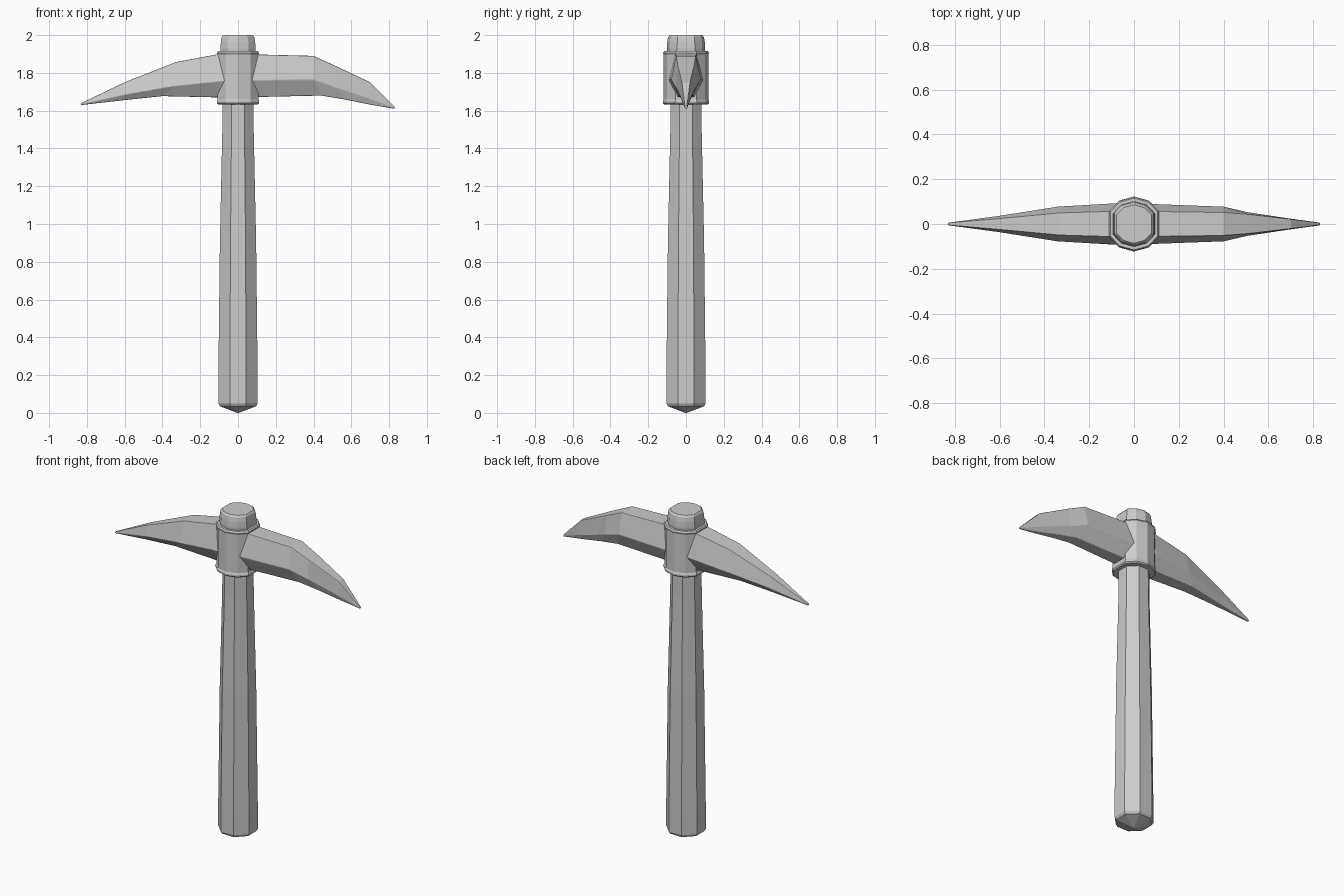
import bpy, math

if "Cube" in bpy.data.objects:
    bpy.data.objects.remove(bpy.data.objects["Cube"])


def loft(name, rings, bevel=0.0):
    """Skin a list of equal-length rings and close both ends."""
    n = len(rings[0])
    verts = [p for r in rings for p in r]
    faces = [(i * n + j, i * n + (j + 1) % n, (i + 1) * n + (j + 1) % n, (i + 1) * n + j)
             for i in range(len(rings) - 1) for j in range(n)]
    faces.append(tuple(reversed(range(n))))
    faces.append(tuple(range(len(verts) - n, len(verts))))
    me = bpy.data.meshes.new(name)
    me.from_pydata(verts, [], faces)
    ob = bpy.data.objects.new(name, me)
    bpy.context.collection.objects.link(ob)
    if bevel:
        m = ob.modifiers.new("edge_softening", 'BEVEL')
        m.width = bevel
        m.segments = 2
        m.limit_method = 'ANGLE'
        m.angle_limit = math.radians(30)
    return ob


def octagon(apothem, z):
    r = apothem / math.cos(math.pi / 8)
    return [(r * math.cos(a), r * math.sin(a), z)
            for a in (math.pi / 8 + k * math.pi / 4 for k in range(8))]


# Ten-sided outline shared by the collar and the handle top
quarter = [(0.108, 0.055), (0.065, 0.1), (0.0, 0.118)]
outline = quarter + [(-x, y) for x, y in quarter[1::-1]]
outline += [(-x, -y) for x, y in outline]


def ring(scale, z):
    return [(x * scale, y * scale, z) for x, y in outline]


# Tapered handle with a blunt pointed foot
loft("handle", [octagon(r, z) for r, z in
                [(0.004, 0.0), (0.095, 0.035), (0.104, 0.05), (0.104, 0.2),
                 (0.096, 0.9), (0.083, 1.5), (0.08, 1.93)]])

# Collar round the head, and handle end above it
loft("collar", [ring(s, z) for s, z in
                [(0.98, 1.633), (1.04, 1.64), (1.04, 1.65), (1.0, 1.66),
                 (1.0, 1.895), (1.03, 1.905), (0.98, 1.915), (0.8, 1.915)]])
loft("handle_top", [ring(s, z) for s, z in
                    [(0.84, 1.89), (0.86, 1.93), (0.84, 1.965), (0.8, 1.99), (0.73, 2.0)]])


# Blades: each station gives (x, half width, z) of the top, middle and bottom edges
def blade(name, stations):
    rings = []
    for s in stations:
        right = [(x, y, z) for x, y, z in s]
        left = [(x, -y, z) for x, y, z in reversed(s)]
        r = right + left
        rings.append(r if stations[-1][0][0] < 0 else r[::-1])
    return loft(name, rings, 0.004)


blade("broad_blade", [
    [(0.0, 0.058, 1.9), (0.0, 0.093, 1.76), (0.0, 0.045, 1.67)],
    [(0.4, 0.052, 1.89), (0.4, 0.078, 1.765), (0.44, 0.035, 1.68)],
    [(0.51, 0.044, 1.84), (0.51, 0.052, 1.725), (0.56, 0.025, 1.66)],
    [(0.7, 0.022, 1.75), (0.69, 0.025, 1.665), (0.7, 0.013, 1.632)],
    [(0.83, 0.005, 1.62), (0.83, 0.006, 1.615), (0.83, 0.004, 1.61)]])

blade("pick_blade", [
    [(0.0, 0.058, 1.91), (0.0, 0.095, 1.765), (0.0, 0.045, 1.67)],
    [(-0.1, 0.057, 1.9), (-0.1, 0.092, 1.755), (-0.1, 0.045, 1.67)],
    [(-0.33, 0.05, 1.857), (-0.34, 0.078, 1.73), (-0.4, 0.035, 1.677)],
    [(-0.6, 0.025, 1.75), (-0.6, 0.037, 1.685), (-0.6, 0.018, 1.656)],
    [(-0.83, 0.005, 1.64), (-0.83, 0.006, 1.635), (-0.83, 0.004, 1.63)]])
